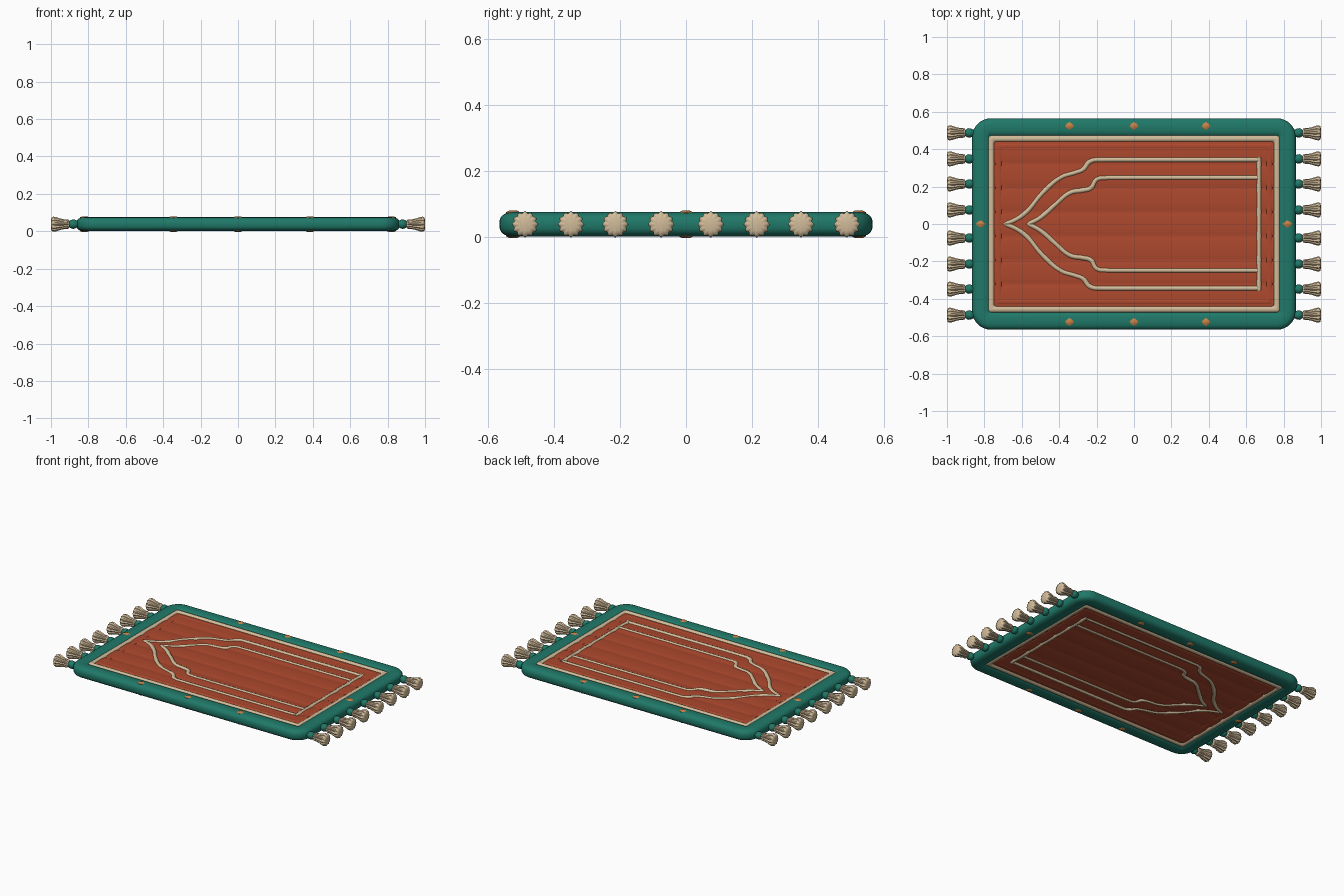
import bpy, bmesh, math
from mathutils import Vector

if "Cube" in bpy.data.objects:
    bpy.data.objects.remove(bpy.data.objects["Cube"], do_unlink=True)

MID = 0.038  # height of the rug's middle plane


def material(name, rgb):
    m = bpy.data.materials.new(name)
    m.use_nodes = True
    m.diffuse_color = (*rgb, 1)
    m.node_tree.nodes["Principled BSDF"].inputs["Base Color"].default_value = (*rgb, 1)
    return m


green = material("teal green", (0.014, 0.19, 0.14))
red = material("brick red", (0.42, 0.066, 0.027))
cream = material("cream", (0.64, 0.5, 0.32))
gold = material("gold", (0.58, 0.22, 0.06))


def finish(ob, angle=40):
    bpy.ops.object.select_all(action="DESELECT")
    ob.select_set(True)
    bpy.context.view_layer.objects.active = ob
    bpy.ops.object.shade_smooth_by_angle(angle=math.radians(angle))


def skin(name, rings, mat, loop=False, angle=40):
    """Bridge rings of equal vertex count; cap the ends or loop back."""
    bm = bmesh.new()
    vs = [[bm.verts.new(p) for p in ring] for ring in rings]
    n = len(vs[0])
    for a, b in zip(vs, vs[1:] + vs[:1] if loop else vs[1:]):
        for i in range(n):
            bm.faces.new((a[i], a[(i + 1) % n], b[(i + 1) % n], b[i]))
    if not loop:
        bm.faces.new(vs[0])
        bm.faces.new(vs[-1])
    bmesh.ops.recalc_face_normals(bm, faces=bm.faces)
    me = bpy.data.meshes.new(name)
    bm.to_mesh(me)
    bm.free()
    me.materials.append(mat)
    ob = bpy.data.objects.new(name, me)
    bpy.context.collection.objects.link(ob)
    finish(ob, angle)
    return ob


def rounded_rect(hx, hy, r, z, steps=8):
    pts = []
    for k, (sx, sy) in enumerate([(1, 1), (-1, 1), (-1, -1), (1, -1)]):
        for i in range(steps + 1):
            a = (k + i / steps) * math.pi / 2
            pts.append((sx * (hx - r) + r * math.cos(a), sy * (hy - r) + r * math.sin(a), z))
    return pts


def frame(name, hx, hy, radius, width, half_h, power, mat, n=28):
    """Padded rectangular frame with a superellipse section."""
    rings = []
    for i in range(n):
        a = 2 * math.pi * i / n
        c, s = math.cos(a), math.sin(a)
        d = width / 2 * (1 - math.copysign(abs(c) ** (2 / power), c))
        z = MID + half_h * math.copysign(abs(s) ** (2 / power), s)
        rings.append(rounded_rect(hx - d, hy - d, max(radius - d, 0.012), z))
    return skin(name, rings, mat, loop=True)


# Border and inner trim
frame("border", 0.865, 0.565, 0.1, 0.1, 0.0375, 2.6, green)
frame("inner_trim", 0.785, 0.477, 0.015, 0.042, 0.034, 2.3, cream)

# Quilted field: shallow ribs running lengthwise on both faces
ribs, fy = 7, 0.45
samples = 10 * ribs
section = []
for i in range(samples + 1):
    t = i / samples
    section.append((fy * (2 * t - 1), 0.022 + 0.005 * abs(math.sin(math.pi * ribs * t)) ** 0.5))
outline = [(y, MID + h) for y, h in section] + [(y, MID - h) for y, h in reversed(section)]
skin("field", [[(x, y, z) for y, z in outline] for x in (-0.76, 0.76)], red, angle=50)


# Stitched hem around the field
frame("field_hem", 0.746, 0.438, 0.015, 0.045, 0.0285, 2.5, red)


def cord(name, pts, radius=0.019, sharp=()):
    """Raised cord, deep enough to show on both faces."""
    cu = bpy.data.curves.new(name, "CURVE")
    cu.dimensions = "3D"
    cu.bevel_depth = radius
    cu.bevel_resolution = 4
    cu.resolution_u = 8
    sp = cu.splines.new("BEZIER")
    sp.bezier_points.add(len(pts) - 1)
    for i, (bp, p) in enumerate(zip(sp.bezier_points, pts)):
        bp.co = (*p, 0)
        kind = "VECTOR" if i in sharp else "AUTO"
        bp.handle_left_type = bp.handle_right_type = kind
    cu.use_fill_caps = True
    cu.materials.append(cream)
    ob = bpy.data.objects.new(name, cu)
    bpy.context.collection.objects.link(ob)
    ob.location.z = MID
    ob.scale.z = 0.034 / radius
    bpy.ops.object.select_all(action="DESELECT")
    ob.select_set(True)
    bpy.context.view_layer.objects.active = ob
    bpy.ops.object.convert(target="MESH")
    finish(ob, 50)


def arch(name, half):
    """Mirror half an arch, listed from the base to the pointed tip."""
    full = half + [(x, -y) for x, y in reversed(half[:-1])]
    n = len(full)
    cord(name, full, sharp=(0, 1, len(half) - 1, n - 2, n - 1))


arch("outer_arch", [(0.67, 0.344), (-0.16, 0.344), (-0.235, 0.335), (-0.272, 0.292), (-0.315, 0.275),
                    (-0.39, 0.25), (-0.49, 0.165), (-0.58, 0.06), (-0.63, 0.025), (-0.69, 0)])
arch("inner_arch", [(0.66, 0.248), (-0.14, 0.248), (-0.2, 0.238), (-0.232, 0.192), (-0.275, 0.18),
                    (-0.34, 0.168), (-0.42, 0.105), (-0.5, 0.035), (-0.565, 0)])
cord("arch_base", [(0.668, -0.355), (0.668, 0.355)], sharp=(0, 1))


def lathe(name, profile, side, y, mat, segs=40, strands=0):
    """Turn (x, radius) points around an axis along x, optionally fluted."""
    rings = []
    for x, r in profile:
        ring = []
        for i in range(segs):
            a = 2 * math.pi * i / segs
            k = r * (1 + (0.09 * math.cos(strands * a) if strands else 0))
            ring.append((side * x, y + k * math.cos(a), MID + k * math.sin(a)))
        rings.append(ring)
    return skin(name, rings, mat, angle=60)


# Fringe: a bead and a fluted tassel, eight at each end
bead = [(0.85, 0.012), (0.863, 0.019), (0.872, 0.024), (0.884, 0.025), (0.895, 0.021), (0.904, 0.012)]
skirt = [(0.898, 0.012), (0.905, 0.021), (0.915, 0.024), (0.93, 0.024), (0.95, 0.028),
         (0.972, 0.035), (0.988, 0.037), (0.996, 0.033), (1.0, 0.02)]
for side, end in ((-1, "right"), (1, "left")):
    for i, y in enumerate((0.487, 0.348, 0.214, 0.075)):
        for s in (-1, 1):
            tag = f"{end}_{i + 1}_{'back' if s > 0 else 'front'}"
            lathe("bead_" + tag, bead, side, s * y, green, segs=16)
            lathe("tassel_" + tag, skirt, side, s * y, cream, segs=48, strands=12)

# Gold studs on the border, showing on both faces
studs = [(x, s * 0.523) for x in (-0.345, 0, 0.385) for s in (-1, 1)] + [(-0.82, 0), (0.82, 0)]
for i, (x, y) in enumerate(studs):
    rings = []
    for z, r in ((-0.042, 0.013), (-0.036, 0.026), (0.036, 0.026), (0.042, 0.013)):
        rings.append([(x + r * math.cos(a), y + r * 0.85 * math.sin(a), MID + z)
                      for a in (k * math.pi / 4 for k in range(8))])
    # pull the diagonal corners in to make a soft diamond
    for ring in rings:
        for k in (1, 3, 5, 7):
            c = Vector((x, y, ring[k][2]))
            ring[k] = tuple(c + (Vector(ring[k]) - c) * 0.82)
    skin(f"stud_{i + 1}", rings, gold)
